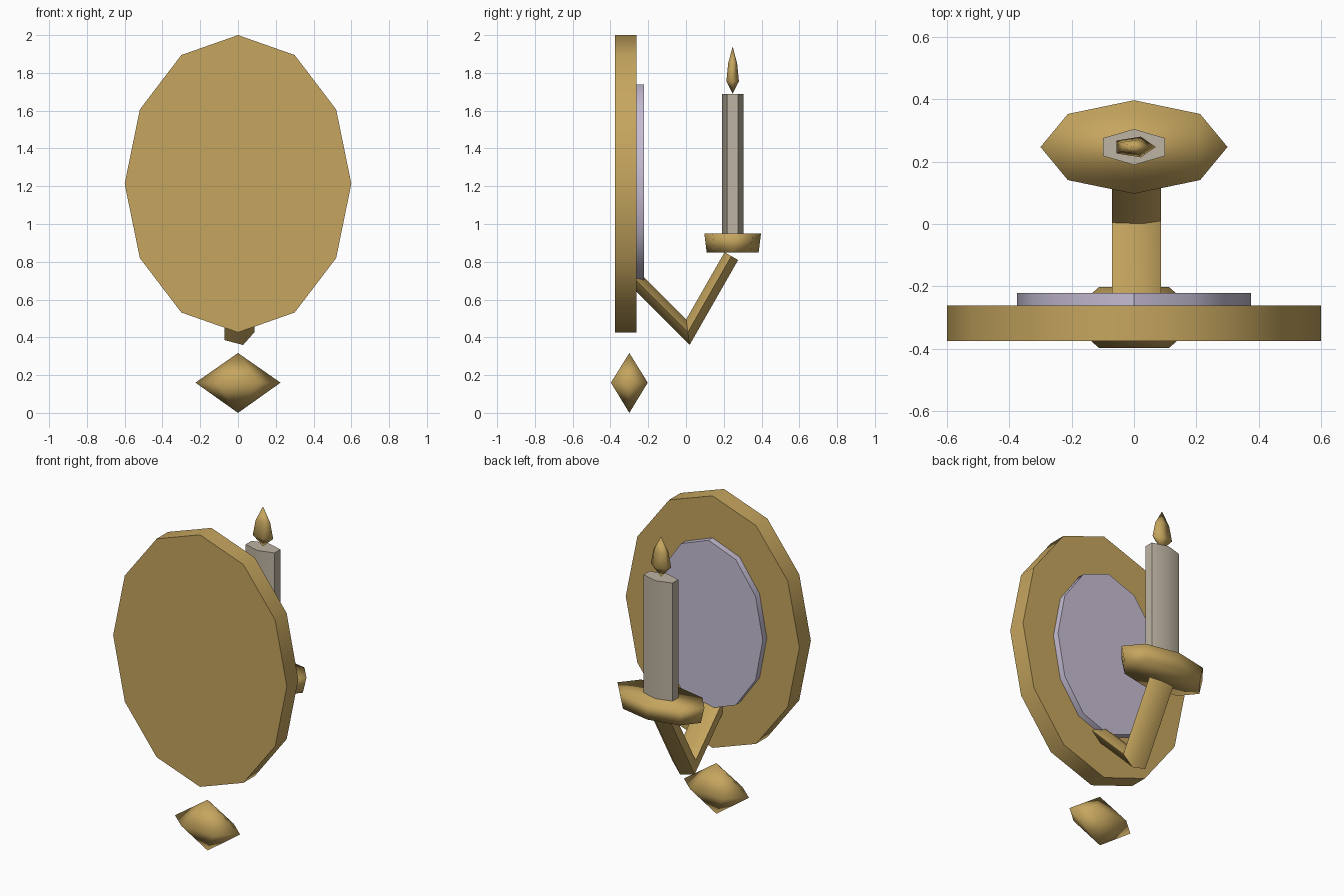
import bpy, bmesh, math
from mathutils import Vector

if "Cube" in bpy.data.objects:
    bpy.data.objects.remove(bpy.data.objects["Cube"])


def material(name, rgb):
    m = bpy.data.materials.new(name)
    m.diffuse_color = (*rgb, 1)
    m.use_nodes = True
    m.node_tree.nodes["Principled BSDF"].inputs["Base Color"].default_value = m.diffuse_color
    return m


GOLD = material("antique gold", (0.565, 0.381, 0.114))
WAX = material("candle wax", (0.515, 0.456, 0.361))
GLASS = material("mirror glass", (0.565, 0.515, 0.66))


def loft(name, rings, mat, angle):
    """Skin equal-sized rings of points and cap both ends; zero-size rings become points."""
    bm = bmesh.new()
    loops = [[bm.verts.new(p) for p in ring] for ring in rings]
    n = len(loops[0])
    for a, b in zip(loops, loops[1:]):
        for i in range(n):
            j = (i + 1) % n
            bm.faces.new((a[i], a[j], b[j], b[i]))
    bm.faces.new(loops[0])
    bm.faces.new(loops[-1])
    bmesh.ops.remove_doubles(bm, verts=bm.verts, dist=1e-5)
    bmesh.ops.recalc_face_normals(bm, faces=bm.faces)
    me = bpy.data.meshes.new(name)
    bm.to_mesh(me)
    bm.free()
    me.materials.append(mat)
    ob = bpy.data.objects.new(name, me)
    bpy.context.collection.objects.link(ob)
    bpy.ops.object.select_all(action='DESELECT')
    ob.select_set(True)
    bpy.context.view_layer.objects.active = ob
    bpy.ops.object.shade_smooth_by_angle(angle=math.radians(angle))
    return ob


def circle(n, phase=0):
    return [(math.cos(phase + math.tau * i / n), math.sin(phase + math.tau * i / n))
            for i in range(n)]


def disc(name, rx, rz, y0, y1, mat):
    """Upright oval slab facing along y."""
    rings = [[(rx * c, y, 1.213 + rz * s) for c, s in circle(12)] for y in (y0, y1)]
    return loft(name, rings, mat, 40)


def turned(name, n, profile, cy, mat, angle, phase=0):
    """Turned part around a vertical axis, flattened to half depth."""
    rings = [[(r * c, cy + 0.5 * r * s, z) for c, s in circle(n, phase)] for r, z in profile]
    return loft(name, rings, mat, angle)


# Oval wall plate and mirror
disc("back_plate", 0.6, 0.787, -0.375, -0.262, GOLD)
disc("mirror", 0.375, 0.525, -0.262, -0.222, GLASS)

# Pendant below the plate
turned("pendant", 6, [(0, 0), (0.225, 0.16), (0, 0.317)], -0.3, GOLD, 180)

# Drip pan, candle and flame
turned("drip_pan", 8, [(0.275, 0.85), (0.3, 0.95)], 0.247, GOLD, 180)
turned("candle", 6, [(0.115, 0.95), (0.115, 1.687)], 0.247, WAX, 40, math.pi / 6)
turned("flame", 5, [(0, 1.69), (0.07, 1.755), (0.05, 1.85), (0, 1.94)], 0.247, GOLD, 180)

# Bent arm: flattened pentagon swept along a mitred path
path = [Vector((0, -0.268, 0.705)), Vector((0, 0.01, 0.427)), Vector((0, 0.24, 0.83))]
d1 = (path[1] - path[0]).normalized()
d2 = (path[2] - path[1]).normalized()
side = Vector((1, 0, 0))
n1, n2 = d1.cross(side), d2.cross(side)
mitre = (n1 + n2).normalized()
mitre /= mitre.dot(n1)
rings = [[p + side * (0.087 * c) + up * (0.0435 * s) for c, s in circle(5)]
         for p, up in zip(path, (n1, mitre, n2))]
loft("arm", rings, GOLD, 75)
